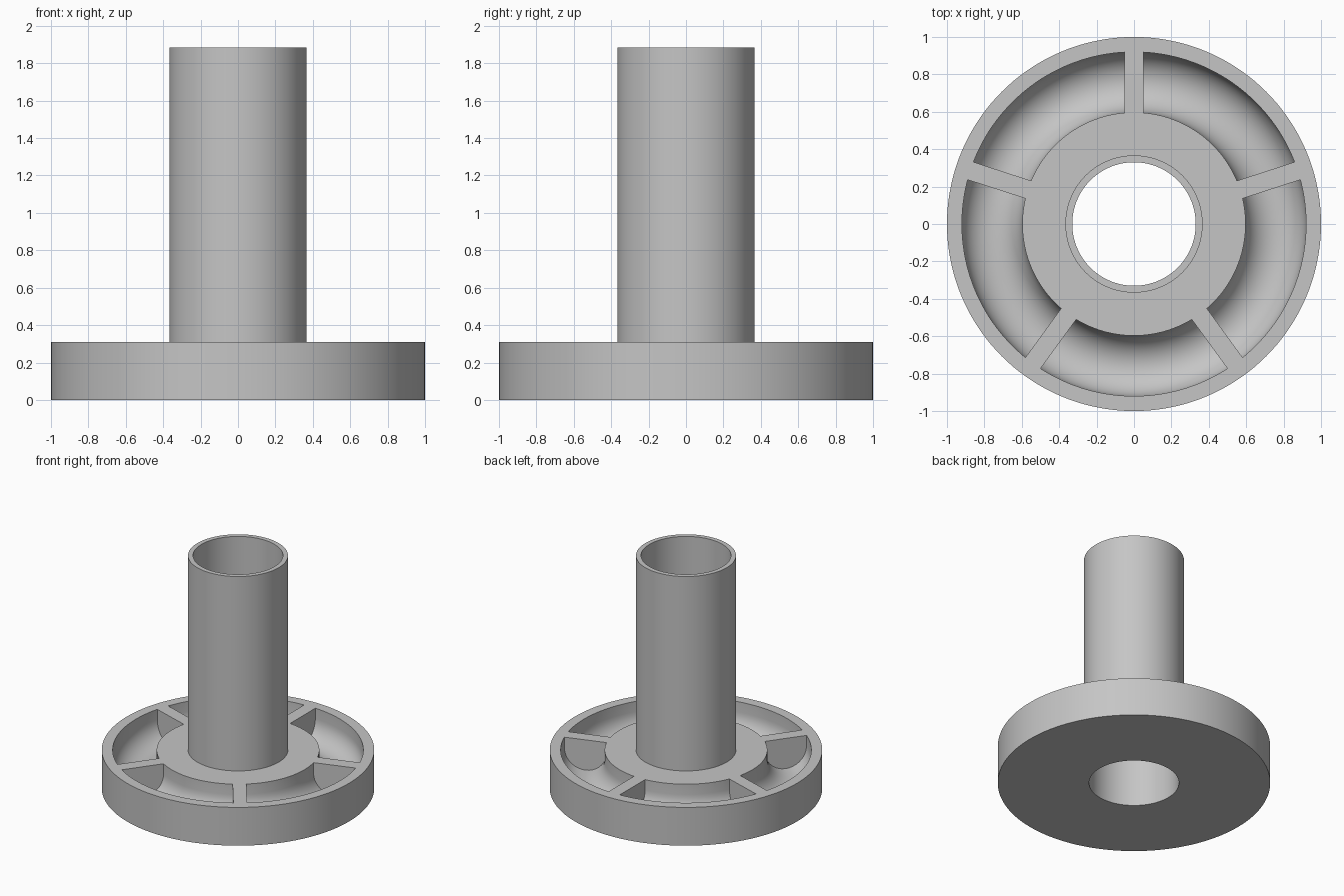
import bpy, bmesh, math
from mathutils import Matrix, Vector

cube = bpy.data.objects.get("Cube")
if cube:
    bpy.data.objects.remove(cube, do_unlink=True)

# Material
grey = bpy.data.materials.new("plain grey")
grey.use_nodes = True
colour = (0.56, 0.56, 0.56, 1)
grey.diffuse_color = colour
grey.node_tree.nodes["Principled BSDF"].inputs["Base Color"].default_value = colour

FLANGE_TOP, TUBE_TOP = 0.31, 1.885
BORE, TUBE_R, FLANGE_R = 0.33, 0.367, 1.0
HUB_R, RIM_R, POCKET_DEPTH = 0.597, 0.92, 0.245
RIB_WIDTH, RIBS, STEPS = 0.1, 5, 144


def finish(name, bm):
    bmesh.ops.recalc_face_normals(bm, faces=bm.faces)
    mesh = bpy.data.meshes.new(name)
    bm.to_mesh(mesh)
    bm.free()
    obj = bpy.data.objects.new(name, mesh)
    obj.data.materials.append(grey)
    bpy.context.collection.objects.link(obj)
    return obj


def lathe(name, profile):
    """Revolve a closed (radius, z) profile around the z axis."""
    bm = bmesh.new()
    rings = []
    for i in range(STEPS):
        a = math.tau * i / STEPS
        rings.append([bm.verts.new((r * math.cos(a), r * math.sin(a), z)) for r, z in profile])
    n = len(profile)
    for i in range(STEPS):
        a, b = rings[i], rings[(i + 1) % STEPS]
        for j in range(n):
            k = (j + 1) % n
            bm.faces.new((a[j], b[j], b[k], a[k]))
    return finish(name, bm)


def cut(target, cutter):
    mod = target.modifiers.new("cut", 'BOOLEAN')
    mod.operation, mod.solver, mod.object = 'DIFFERENCE', 'EXACT', cutter
    bpy.ops.object.select_all(action='DESELECT')
    bpy.context.view_layer.objects.active = target
    target.select_set(True)
    bpy.ops.object.modifier_apply(modifier=mod.name)
    bpy.data.objects.remove(cutter, do_unlink=True)


# Tube and flange as one turned body
body = lathe("flanged_tube", [
    (BORE, 0), (FLANGE_R, 0), (FLANGE_R, FLANGE_TOP),
    (TUBE_R, FLANGE_TOP), (TUBE_R, TUBE_TOP), (BORE, TUBE_TOP)])

# Round-bottomed ring groove
mid, rad = (HUB_R + RIM_R) / 2, (RIM_R - HUB_R) / 2
centre_z = FLANGE_TOP - POCKET_DEPTH + rad
arc = [(mid - rad * math.cos(math.pi * i / 18), centre_z - rad * math.sin(math.pi * i / 18))
       for i in range(19)]
pockets = lathe("pocket_cutter", [(HUB_R, FLANGE_TOP + 0.1)] + arc + [(RIM_R, FLANGE_TOP + 0.1)])
pockets.hide_render = True

# Straight ribs left standing between the pockets
bm = bmesh.new()
for i in range(RIBS):
    turn = Matrix.Rotation(math.pi / 2 + math.tau * i / RIBS, 4, 'Z')
    place = Matrix.Translation(Vector((mid, 0, 0.2)))
    size = Matrix.Diagonal((0.6, RIB_WIDTH, 0.8, 1))
    bmesh.ops.create_cube(bm, size=1, matrix=turn @ place @ size)
ribs = finish("rib_spacers", bm)
ribs.hide_render = True

cut(pockets, ribs)
cut(body, pockets)
bpy.ops.object.shade_smooth_by_angle(angle=math.radians(30))
